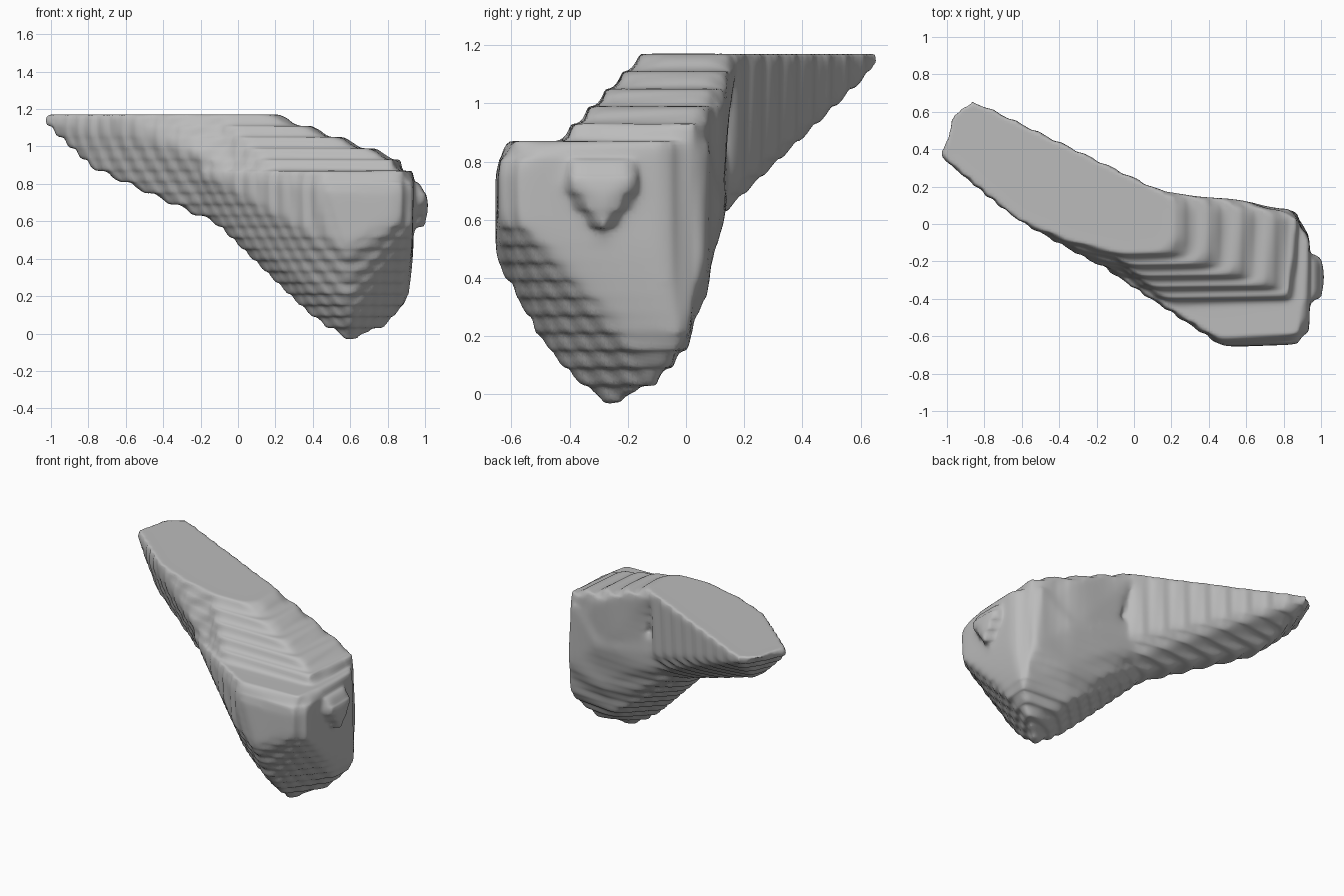
import bpy
import bmesh
from math import sin, pi

TOP = 1.17       # height of the flat cut
STEP = 0.06      # spacing of the terraces
ANCHOR = (1, -0.64, TOP)         # a terrace lies at each of these levels
DEPTH = (0.005, 0.005, 0.011)    # strength of the terraces along each axis

if "Cube" in bpy.data.objects:
    bpy.data.objects.remove(bpy.data.objects["Cube"], do_unlink=True)


def add_hull(target, points):
    """Add the convex hull of the points to the target mesh."""
    hull = bmesh.new()
    for point in points:
        hull.verts.new(point)
    bmesh.ops.convex_hull(hull, input=hull.verts[:])
    loose = [v for v in hull.verts if not v.link_faces]
    bmesh.ops.delete(hull, geom=loose, context='VERTS')
    bmesh.ops.recalc_face_normals(hull, faces=hull.faces[:])
    copies = {v: target.verts.new(v.co) for v in hull.verts}
    for face in hull.faces:
        target.faces.new([copies[v] for v in face.verts])
    hull.free()


def apply_modifiers(thing):
    bpy.context.view_layer.objects.active = thing
    thing.select_set(True)
    for modifier in list(thing.modifiers):
        bpy.ops.object.modifier_apply(modifier=modifier.name)


# Tapering shaft: flat cut on top, then its back, front and underside
shaft_cut = [(x, y, TOP) for x, y in (
    (-1.02, .36), (-.97, .59), (-.86, .66), (-.33, .39), (.0, .24), (.14, .18),
    (.19, .1), (.19, -.06), (.13, -.14), (-.1, -.15), (-.35, -.09), (-.62, .02))]
shaft_back = [(-.87, .66, 1.13), (-.7, .54, 1.04), (-.33, .38, .9),
              (0, .23, .78), (.15, .16, .72)]
shaft_front = [(-1.04, .36, 1.13), (-.8, .16, 1.08), (-.6, .01, 1.07),
               (-.35, -.13, 1.02), (-.2, -.22, .95), (0, -.3, .86)]
shaft_base = [(-.77, .2, .88), (-.77, .35, .89), (-.33, .1, .7),
              (-.33, -.02, .71), (-.08, -.1, .57), (-.08, .06, .59),
              (.2, -.2, .45), (.2, .06, .55)]

# Crest: ridge that steps down from the cut to the head
crest = [(.14, .18, TOP), (.19, .1, TOP), (.19, -.06, TOP), (.13, -.14, TOP),
         (-.1, -.15, TOP), (.3, .13, 1.08), (.6, .12, .98), (.87, .04, .93),
         (.83, -.37, .93), (.84, -.42, .87), (.2, -.43, .88), (0, -.31, .88),
         (.3, .12, .65), (.6, .11, .62), (.85, .06, .6), (.85, -.4, .6), (.1, -.3, .6)]

# Heavy head: level top, sides, back, then the narrowing base
head_top = [(.87, -.59, .87), (.44, -.61, .87), (.15, -.4, .88), (.9, -.02, .88),
            (.3, .12, .87), (-.2, -.21, .87)]
head_sides = [(.94, -.1, .86), (.94, -.1, .5), (.94, -.5, .83), (.93, -.58, .78),
              (.93, -.57, .58), (.86, -.65, .77), (.84, -.65, .6), (.58, -.66, .47),
              (.48, -.66, .77), (.36, -.57, .55), (.1, -.38, .7)]
head_back = [(.3, .12, .7), (.6, .12, .65), (.83, .08, .85), (.87, .06, .43),
             (.6, .08, .38), (0, .16, .75), (-.2, .05, .7)]
head_base = [(.59, -.27, -.04), (.77, -.12, .02), (.91, -.01, .18), (.9, -.2, .19),
             (.58, -.5, .18), (.6, -.4, .06), (.4, -.25, .08), (.35, -.4, .27),
             (.55, 0, .15), (.2, -.15, .29), (0, -.06, .49), (0, -.2, .52),
             (-.2, -.08, .67)]

# Low rounded knob on the outer side of the head
knob = [(.9, y, z) for y, z in ((-.46, .7), (-.13, .7), (-.3, .5), (-.42, .88), (-.17, .88))]
knob += [(1.02, y, z) for y, z in ((-.38, .73), (-.19, .73), (-.28, .59))]

bm = bmesh.new()
for part in (shaft_cut + shaft_back + shaft_front + shaft_base, crest,
             head_top + head_sides + head_back + head_base, knob):
    add_hull(bm, part)
mesh = bpy.data.meshes.new("terraced_wedge")
bm.to_mesh(mesh)
bm.free()
wedge = bpy.data.objects.new("terraced_wedge", mesh)
bpy.context.collection.objects.link(wedge)

# Merge the parts into one skin and round its edges
merge = wedge.modifiers.new("merge", 'REMESH')
merge.mode = 'VOXEL'
merge.voxel_size = 0.016
rounding = wedge.modifiers.new("rounding", 'SMOOTH')
rounding.factor = 0.5
rounding.iterations = 18
apply_modifiers(wedge)

# Press soft terraces into every slope
for vertex, normal in [(v, v.normal.copy()) for v in wedge.data.vertices]:
    for axis in range(3):
        phase = 2 * pi * (vertex.co[axis] - ANCHOR[axis]) / STEP
        vertex.co[axis] -= DEPTH[axis] * abs(normal[axis]) * sin(phase)

# Plain grey surface
grey = bpy.data.materials.new("stone_grey")
grey.use_nodes = True
colour = (0.5, 0.5, 0.5, 1)
grey.diffuse_color = colour
grey.node_tree.nodes["Principled BSDF"].inputs["Base Color"].default_value = colour
wedge.data.materials.clear()
wedge.data.materials.append(grey)
for polygon in wedge.data.polygons:
    polygon.use_smooth = True
